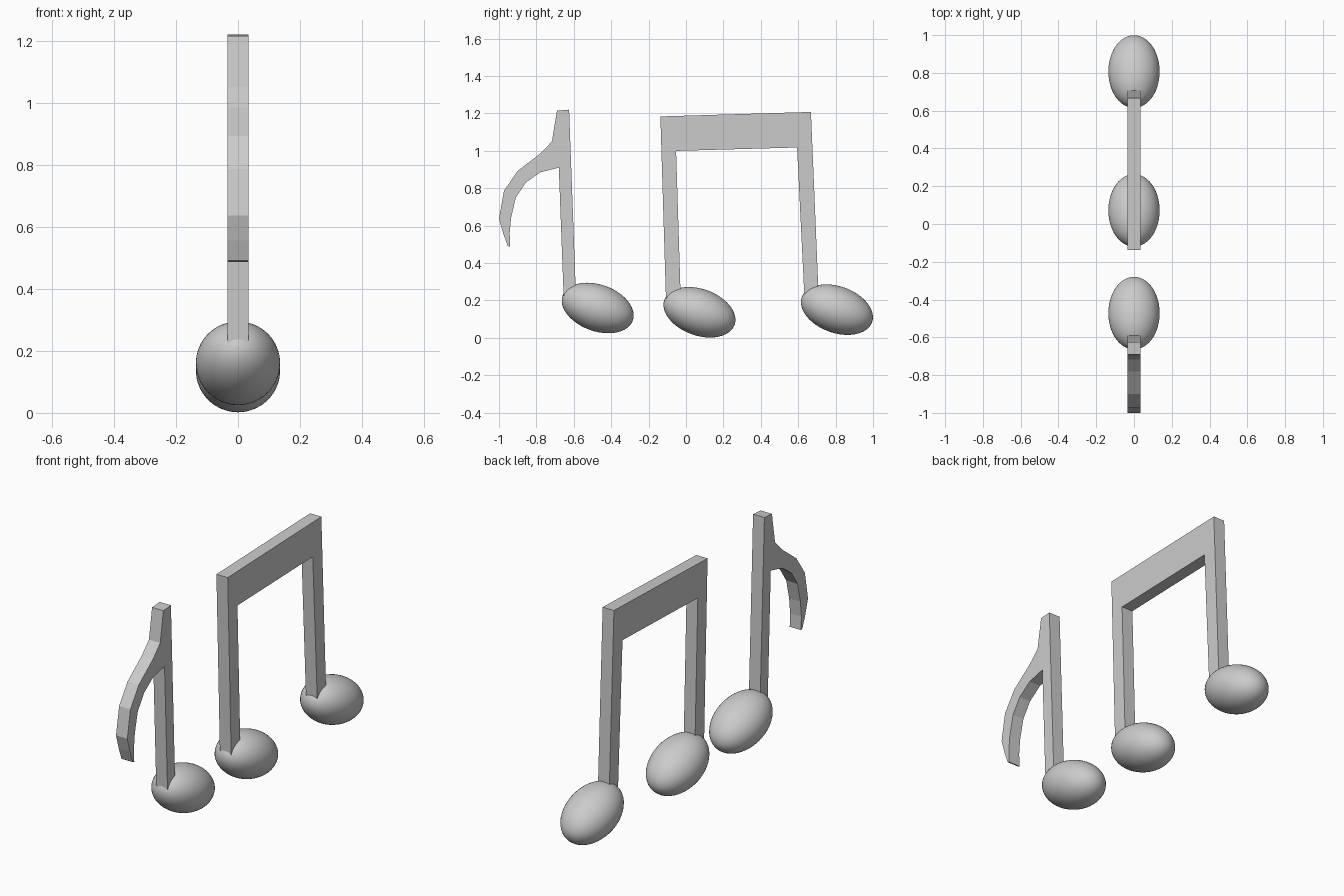
import bpy, bmesh, math

if "Cube" in bpy.data.objects:
    bpy.data.objects.remove(bpy.data.objects["Cube"])

HALF = 0.034  # half thickness of the flat parts


def extrude_profile(name, pts):
    """Closed (y, z) outline extruded along x."""
    bm = bmesh.new()
    face = bm.faces.new([bm.verts.new((-HALF, y, z)) for y, z in pts])
    ext = bmesh.ops.extrude_face_region(bm, geom=[face])
    verts = [g for g in ext["geom"] if isinstance(g, bmesh.types.BMVert)]
    bmesh.ops.translate(bm, verts=verts, vec=(2 * HALF, 0, 0))
    bmesh.ops.recalc_face_normals(bm, faces=bm.faces)
    mesh = bpy.data.meshes.new(name)
    bm.to_mesh(mesh)
    bm.free()
    obj = bpy.data.objects.new(name, mesh)
    bpy.context.collection.objects.link(obj)
    return obj


def note_head(name, y, z):
    """Tilted smooth ellipsoid."""
    bpy.ops.mesh.primitive_uv_sphere_add(segments=48, ring_count=24, radius=1,
                                         location=(0, y, z),
                                         rotation=(math.radians(-19.6), 0, 0))
    obj = bpy.context.object
    obj.name = name
    obj.scale = (0.136, 0.1995, 0.1245)
    bpy.ops.object.shade_smooth()


# Single note: stem and curved flag in one outline
extrude_profile("single_stem_and_flag", [
    (-0.69, 1.215), (-0.625, 1.22), (-0.587, 0.19), (-0.653, 0.19),
    (-0.68, 0.91), (-0.78, 0.885), (-0.857, 0.83), (-0.91, 0.75),
    (-0.935, 0.643), (-0.943, 0.56), (-0.94, 0.487), (-0.953, 0.492),
    (-0.976, 0.555), (-1.0, 0.637), (-0.973, 0.787), (-0.90, 0.893),
    (-0.78, 0.985), (-0.717, 1.05)])

# Paired notes: two stems joined by a beam
extrude_profile("paired_stems_and_beam", [
    (-0.137, 1.184), (0.668, 1.208), (0.711, 0.18), (0.635, 0.18),
    (0.594, 1.018), (-0.053, 1.0), (-0.027, 0.17), (-0.106, 0.17)])

# Heads
for name, y, z in (("single_head", -0.472, 0.160),
                   ("paired_head_left", 0.072, 0.137),
                   ("paired_head_right", 0.807, 0.151)):
    note_head(name, y, z)
